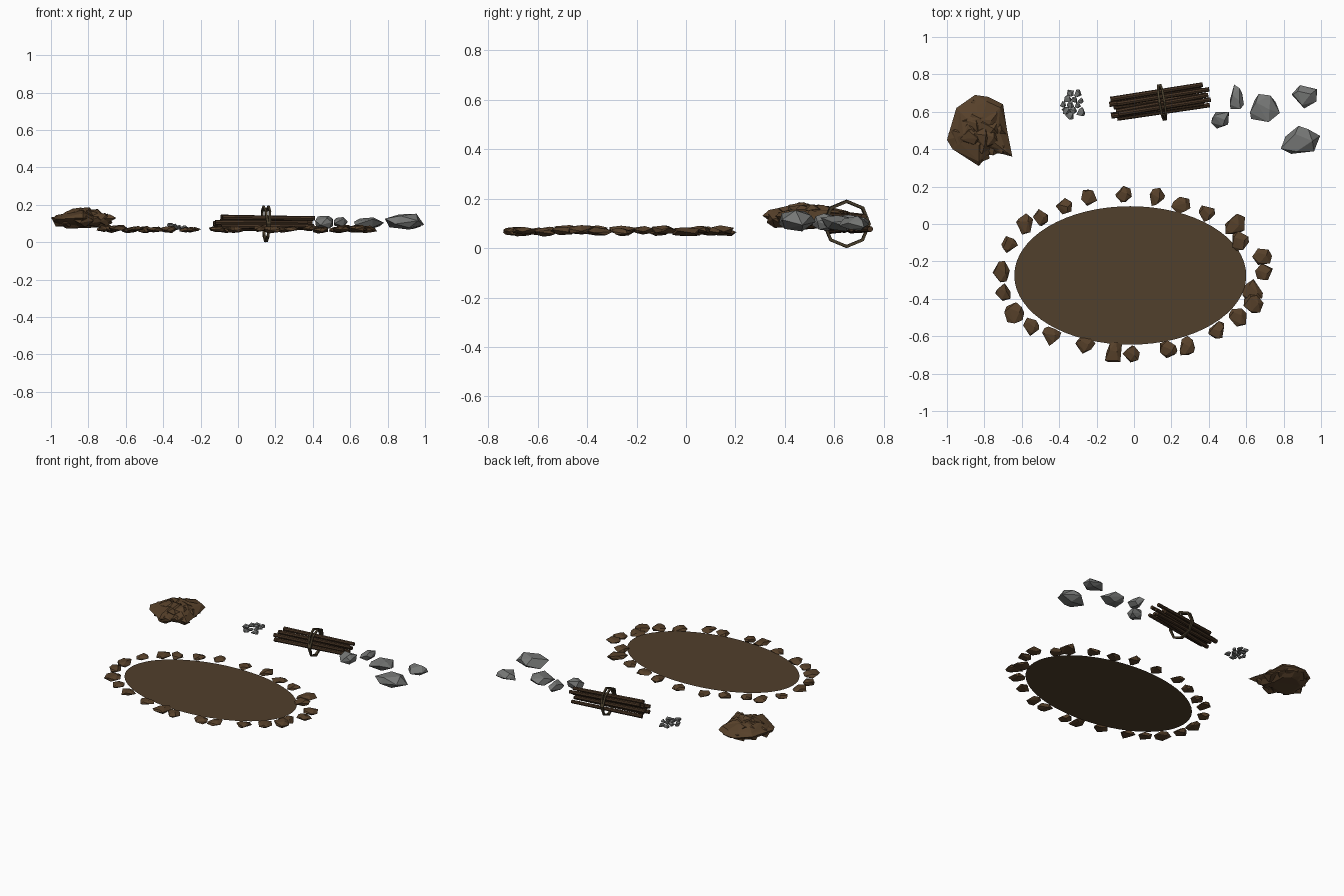
import bpy, bmesh, math, random
from mathutils import Vector, Matrix

cube = bpy.data.objects.get("Cube")
if cube:
    bpy.data.objects.remove(cube, do_unlink=True)


def material(name, rgb):
    m = bpy.data.materials.new(name)
    m.use_nodes = True
    m.diffuse_color = (*rgb, 1)
    bsdf = m.node_tree.nodes["Principled BSDF"]
    bsdf.inputs["Base Color"].default_value = (*rgb, 1)
    bsdf.inputs["Roughness"].default_value = 0.9
    return m


soil = material("soil brown", (0.083, 0.050, 0.025))
clay = material("clay brown", (0.095, 0.052, 0.023))
bark = material("bark brown", (0.062, 0.034, 0.017))
rope = material("rope tan", (0.065, 0.048, 0.025))
stone = material("stone grey", (0.18, 0.185, 0.18))


def finish(name, bm, mat):
    bmesh.ops.recalc_face_normals(bm, faces=bm.faces)
    mesh = bpy.data.meshes.new(name)
    bm.to_mesh(mesh)
    bm.free()
    mesh.materials.append(mat)
    obj = bpy.data.objects.new(name, mesh)
    bpy.context.collection.objects.link(obj)
    return obj


def add_rock(bm, rng, centre, size, points=13):
    """Faceted convex chunk fitted exactly into a box."""
    pts = []
    for i in range(points):
        z = 1 - 2 * (i + 0.5) / points
        a = i * 2.4 + rng.uniform(-0.5, 0.5)
        r = math.sqrt(1 - z * z)
        pts.append(Vector((r * math.cos(a), r * math.sin(a), z)) * rng.uniform(0.8, 1.1))
    lo = [min(p[k] for p in pts) for k in range(3)]
    hi = [max(p[k] for p in pts) for k in range(3)]
    verts = [bm.verts.new([centre[k] + size[k] * ((p[k] - lo[k]) / (hi[k] - lo[k]) - 0.5)
                           for k in range(3)]) for p in pts]
    out = bmesh.ops.convex_hull(bm, input=verts)
    spare = {v for v in out["geom_interior"] if isinstance(v, bmesh.types.BMVert)}
    bmesh.ops.delete(bm, geom=list(spare), context="VERTS")


def rock(name, seed, centre, size, mat, points=13):
    bm = bmesh.new()
    add_rock(bm, random.Random(seed), centre, size, points)
    return finish(name, bm, mat)


# Oval patch of bare ground
bm = bmesh.new()
bmesh.ops.create_circle(bm, cap_ends=True, segments=64, radius=1,
                        matrix=Matrix.Translation((-0.02, -0.275, 0.068)) @ Matrix.Diagonal((0.62, 0.37, 1, 1)))
finish("ground_patch", bm, soil)

# Ring of stones around the patch
ring = [(-.055, .16), (.125, .145), (.25, .1), (.39, .055), (.54, 0), (.57, -.09), (.685, -.175),
        (.695, -.255), (.635, -.35), (.64, -.425), (.555, -.5), (.44, -.565), (.285, -.65),
        (.185, -.67), (-.015, -.695), (-.11, -.685), (-.26, -.65), (-.44, -.6), (-.55, -.55),
        (-.64, -.475), (-.7, -.365), (-.71, -.255), (-.665, -.11), (-.585, 0), (-.5, .035),
        (-.375, .095), (-.24, .14)]
rng = random.Random(4)
for i, (x, y) in enumerate(ring):
    size = (rng.uniform(0.08, 0.11), rng.uniform(0.085, 0.115), rng.uniform(0.028, 0.038))
    rock(f"border_stone_{i + 1}", i, (x, y, 0.07 + rng.uniform(-0.006, 0.006)), size, clay)

# Mound of clods: an irregular core with overlapping chunks
outline = [(-.85, .69), (-.78, .68), (-.70, .64), (-.68, .51), (-.65, .36), (-.76, .39),
           (-.83, .31), (-.97, .40), (-1, .45), (-.95, .62)]
heart = Vector((-0.83, 0.50))
rng = random.Random(11)
bm = bmesh.new()
layers = []
for z, s in ((0.08, 0.6), (0.105, 0.85), (0.125, 1), (0.15, 0.8), (0.165, 0.45)):
    loop = []
    for p in outline:
        q = heart + (Vector(p) - heart) * (s if s == 1 else s * rng.uniform(0.85, 1.1))
        loop.append(bm.verts.new((q.x, q.y, z + rng.uniform(-0.008, 0.008))))
    layers.append(loop)
for low, high in zip(layers, layers[1:]):
    for i in range(len(outline)):
        bm.faces.new((low[i - 1], low[i], high[i], high[i - 1]))
for loop in (layers[0], layers[-1]):
    bm.faces.new(loop)
bmesh.ops.triangulate(bm, faces=bm.faces)
for i, p in enumerate(outline * 2):
    q = heart + (Vector(p) - heart) * (0.62 if i < len(outline) else 0.3)
    w = rng.uniform(0.09, 0.13)
    z = rng.uniform(0.105, 0.125) if i < len(outline) else rng.uniform(0.14, 0.152)
    add_rock(bm, rng, (q.x, q.y, z), (w, w * rng.uniform(0.8, 1.2), rng.uniform(0.05, 0.075)), 11)
finish("earth_mound", bm, clay)

# Small pile of pebbles
rng = random.Random(7)
pebbles = [(-.34, .70), (-.30, .70), (-.355, .67), (-.32, .665), (-.285, .66), (-.38, .64), (-.34, .64),
           (-.30, .635), (-.36, .605), (-.325, .61), (-.285, .60), (-.345, .58), (-.37, .61)]
for i, (x, y) in enumerate(pebbles):
    w = rng.uniform(0.032, 0.046)
    rock(f"pebble_{i + 1}", i + 50, (x, y, rng.uniform(0.07, 0.092)), (w, w, 0.022), stone, 10)

# Loose grey rocks
greys = [((.46, .555, .105), (.095, .09, .07)), ((.55, .68, .105), (.075, .13, .06)),
         ((.70, .62, .10), (.16, .15, .065)), ((.91, .68, .10), (.135, .125, .06)),
         ((.89, .45, .11), (.21, .15, .085))]
for i, (centre, size) in enumerate(greys):
    rock(f"grey_rock_{i + 1}", i + 90, centre, size, stone, 12)

# Bundle of sticks: (sideways, height, shift along)
bundle = Matrix.Translation((0.15, 0.65, 0)) @ Matrix.Rotation(math.radians(9), 4, "Z")
sticks = [(.06, .075, -.01), (.035, .10, -.02), (.01, .08, 0), (-.02, .075, -.02), (-.05, .085, .01),
          (.03, .13, .02), (-.025, .13, .02), (-.035, .105, -.02), (-.005, .108, .01)]
rng = random.Random(3)
for i, (v, z, u) in enumerate(sticks):
    bm = bmesh.new()
    tilt = Matrix.Rotation(math.pi / 2 + rng.uniform(-0.015, 0.015), 4, "Y")
    lean = Matrix.Rotation(rng.uniform(-0.03, 0.03), 4, "Z")
    bmesh.ops.create_cone(bm, cap_ends=True, segments=8, radius1=0.014, radius2=0.012, depth=0.5,
                          matrix=bundle @ Matrix.Translation((u - 0.01, v, z)) @ lean @ tilt)
    finish(f"stick_{i + 1}", bm, bark)

# Two crossing eight-sided ties around the bundle
for i, lean in enumerate((-0.09, 0.09)):
    bm = bmesh.new()
    rows = []
    place = bundle @ Matrix.Translation((0.005 * (2 * i - 1), 0, 0.098)) @ Matrix.Rotation(lean, 4, "Y")
    for k in range(8):
        a = math.tau * k / 8
        row = []
        for r, x in ((0.086, -1), (0.098, -1), (0.098, 1), (0.086, 1)):
            row.append(bm.verts.new(place @ Vector((x * 0.006, r * math.sin(a), r * math.cos(a)))))
        rows.append(row)
    for k in range(8):
        for j in range(4):
            bm.faces.new((rows[k - 1][j - 1], rows[k - 1][j], rows[k][j], rows[k][j - 1]))
    finish(f"bundle_tie_{i + 1}", bm, rope)
